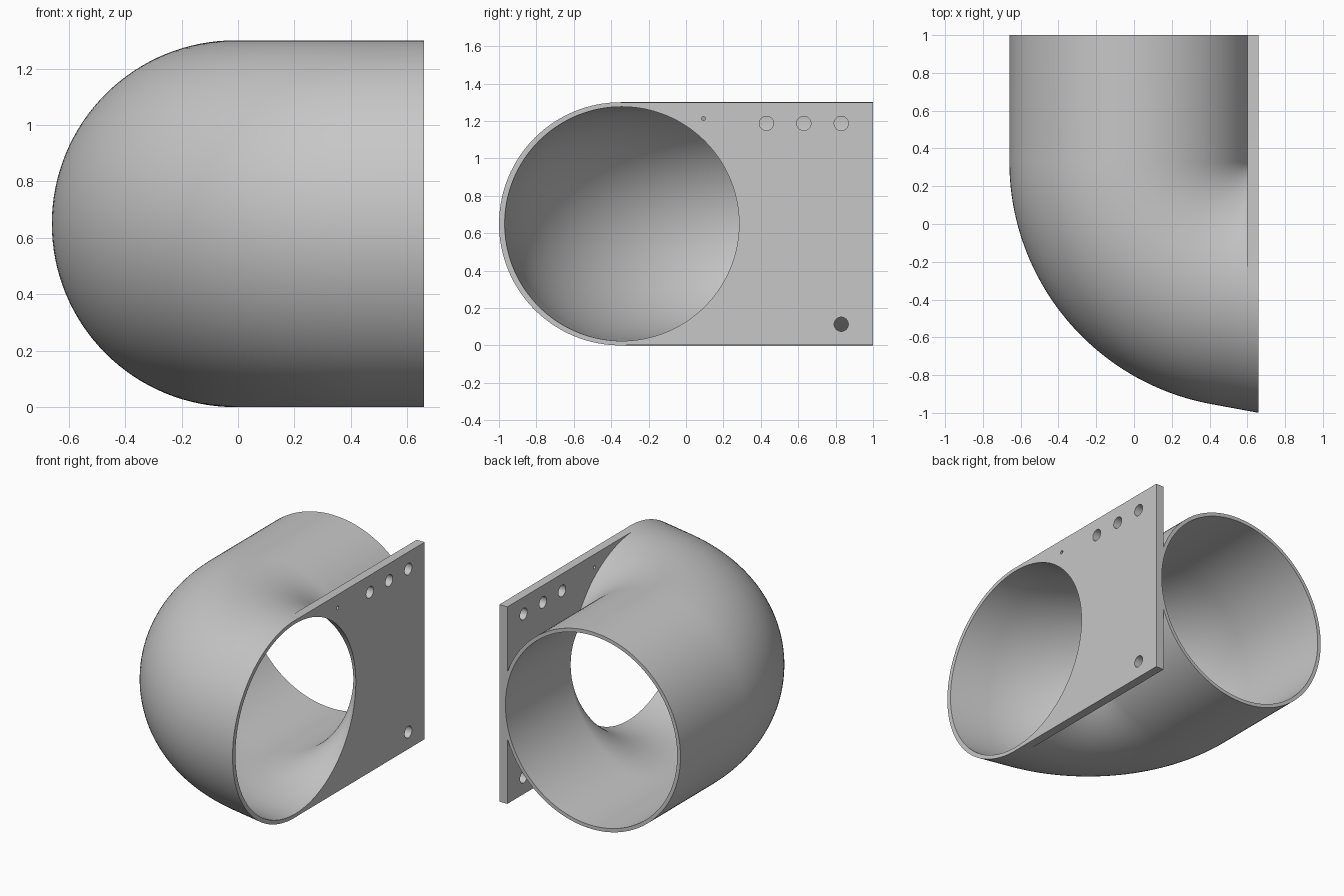
import bpy, bmesh, math
from math import sin, cos, radians

cube = bpy.data.objects.get("Cube")
if cube:
    bpy.data.objects.remove(cube, do_unlink=True)

grey = bpy.data.materials.new("plain grey")
grey.use_nodes = True
colour = (0.57, 0.57, 0.57, 1)
grey.diffuse_color = colour
grey.node_tree.nodes["Principled BSDF"].inputs["Base Color"].default_value = colour

MID_Z = 0.65          # height of the pipe axis
PIVOT = (0.645, 0.33)  # inside corner of the bend
BEND = 0.655          # axis radius of the bend
SIDES, STEPS = 128, 40
FACE_X, END_Y = 0.66, 1.0


def add_object(name, bm):
    bmesh.ops.recalc_face_normals(bm, faces=bm.faces)
    mesh = bpy.data.meshes.new(name)
    bm.to_mesh(mesh)
    bm.free()
    mesh.materials.append(grey)
    obj = bpy.data.objects.new(name, mesh)
    bpy.context.collection.objects.link(obj)
    return obj


def elbow(name, radius, mouth_y):
    """Solid elbow: straight run, bend, then a slanted run to the mouth."""
    px, py = PIVOT
    rings = [(px - BEND, END_Y + 0.2, 0)]
    for i in range(STEPS + 1):
        t = radians(79) * i / STEPS
        rings.append((px - BEND * cos(t), py - BEND * sin(t), t))
    rings += [(FACE_X + 0.002, mouth_y, math.pi / 2),
              (FACE_X + 0.2, mouth_y, math.pi / 2)]
    bm = bmesh.new()
    loops = []
    for cx, cy, t in rings:
        loop = []
        for k in range(SIDES):
            a = 2 * math.pi * k / SIDES
            w = radius * cos(a)
            loop.append(bm.verts.new((cx - cos(t) * w, cy - sin(t) * w,
                                      MID_Z + radius * sin(a))))
        loops.append(loop)
    for lo, hi in zip(loops, loops[1:]):
        for k in range(SIDES):
            n = (k + 1) % SIDES
            bm.faces.new((lo[k], lo[n], hi[n], hi[k]))
    bm.faces.new(loops[0])
    bm.faces.new(loops[-1])
    return add_object(name, bm)


def box(name, lo, hi):
    bm = bmesh.new()
    bmesh.ops.create_cube(bm, size=1)
    for v in bm.verts:
        v.co = [l + (c + 0.5) * (h - l) for c, l, h in zip(v.co, lo, hi)]
    return add_object(name, bm)


def drill(name, y, z, radius):
    bm = bmesh.new()
    bmesh.ops.create_cone(bm, cap_ends=True, segments=32, radius1=radius,
                          radius2=radius, depth=0.2)
    for v in bm.verts:
        x, s, t = v.co
        v.co = (0.67 + t, y + x, z + s)
    return add_object(name, bm)


def combine(target, other, operation):
    mod = target.modifiers.new(operation, 'BOOLEAN')
    mod.operation = operation
    mod.solver = 'EXACT'
    mod.object = other
    bpy.context.view_layer.objects.active = target
    bpy.ops.object.modifier_apply(modifier=mod.name)
    bpy.data.objects.remove(other, do_unlink=True)


# Elbow pipe joined to its mounting plate, both over length
pipe = elbow("elbow_pipe_with_plate", 0.65, -0.35)
plate = box("mounting_plate", (0.602, -0.33, 0.001), (0.8, 1.15, 1.299))
combine(pipe, plate, 'UNION')

# Hollow bore
combine(pipe, elbow("bore", 0.626, -0.344), 'DIFFERENCE')

# Trim flush at the mouth face and the rear end
trim = box("trim", (-2, -2, -1), (FACE_X, END_Y, 3))
combine(pipe, trim, 'INTERSECT')

# Bolt holes and pin holes, mirrored top and bottom
for side in (-1, 1):
    for y in (0.43, 0.63, 0.83):
        combine(pipe, drill("bolt_hole", y, MID_Z + side * 0.537, 0.038), 'DIFFERENCE')
    combine(pipe, drill("pin_hole", 0.094, MID_Z + side * 0.563, 0.011), 'DIFFERENCE')

# Smooth shading with crisp edges
bpy.ops.object.select_all(action='DESELECT')
pipe.select_set(True)
bpy.context.view_layer.objects.active = pipe
bpy.ops.object.shade_smooth_by_angle(angle=radians(30))
